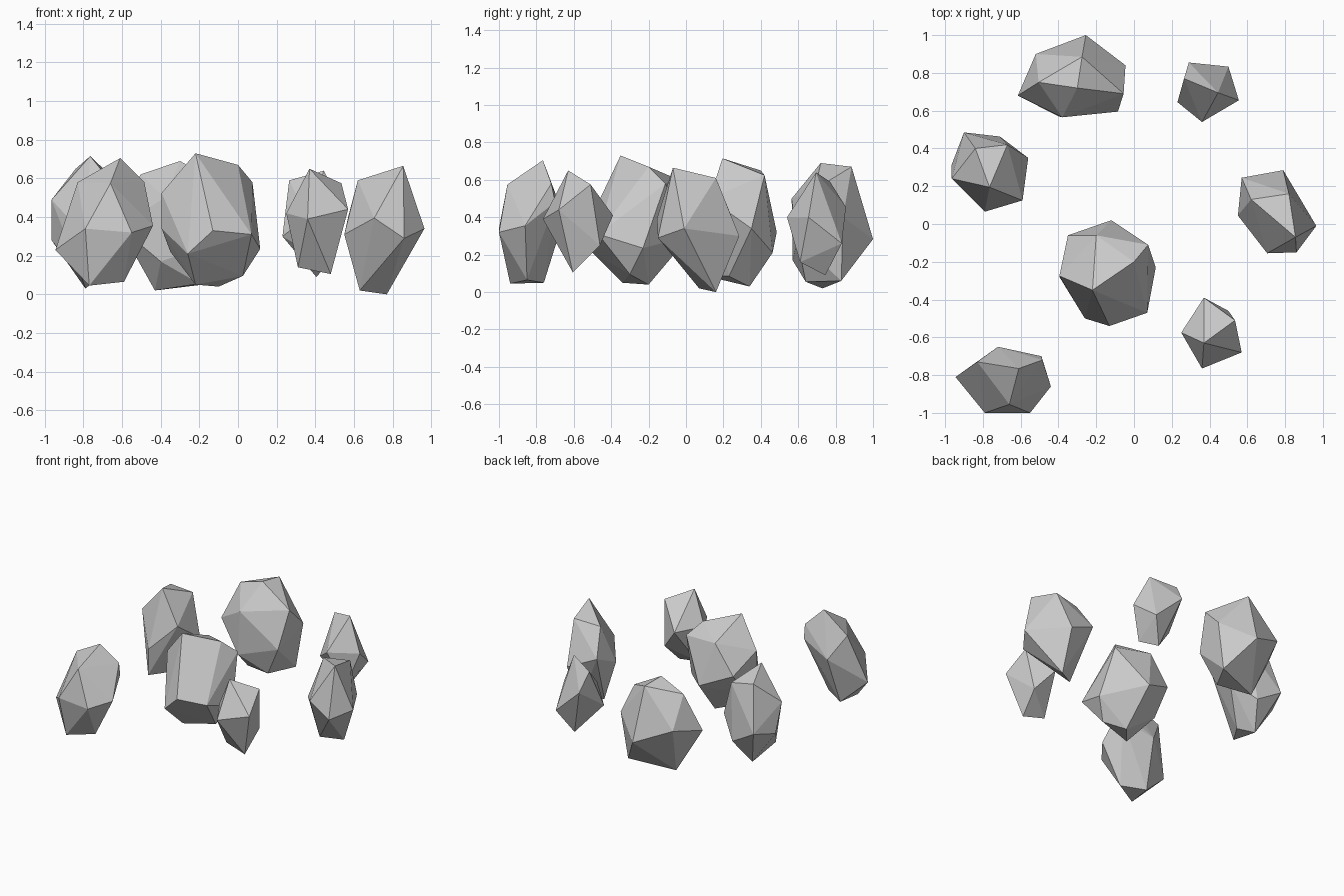
import bpy, bmesh


def rock(name, crown, belt, base):
    """Faceted stone: hull wrapped around a crown, a girdle section and a base."""
    bm = bmesh.new()
    for p in crown + belt + base:
        bm.verts.new(p)
    bmesh.ops.convex_hull(bm, input=bm.verts[:])
    loose = [v for v in bm.verts if not v.link_faces]
    bmesh.ops.delete(bm, geom=loose, context='VERTS')
    bmesh.ops.recalc_face_normals(bm, faces=bm.faces[:])
    mesh = bpy.data.meshes.new(name)
    bm.to_mesh(mesh)
    bm.free()
    bpy.context.collection.objects.link(bpy.data.objects.new(name, mesh))


# Large stone in the middle
rock("centre_rock",
     [(-.22, -.35, .73), (0, -.2, .67), (-.2, -.06, .61)],
     [(.075, -.11, .58), (.115, -.23, .235), (.07, -.47, .31), (-.13, -.54, .33),
      (-.26, -.5, .21), (-.395, -.275, .525), (-.395, -.28, .34),
      (-.35, -.06, .4), (-.12, .02, .3)],
     [(-.1, -.2, .04), (-.22, -.34, .05), (.025, -.3, .095), (-.35, -.2, .22)])

# Wide stone at the back left
rock("back_left_rock",
     [(-.3, .72, .69), (-.275, .885, .67), (-.505, .75, .62), (-.055, .69, .55)],
     [(-.255, 1, .283), (-.045, .84, .4), (-.085, .595, .28), (-.38, .565, .5),
      (-.4, .57, .17), (-.615, .68, .35), (-.52, .9, .4)],
     [(-.43, .73, .02), (-.1, .83, .06), (-.2, .64, .055)])

# Stone on the left
rock("left_rock",
     [(-.765, .195, .715), (-.84, .4, .65), (-.67, .42, .625)],
     [(-.9, .485, .32), (-.71, .463, .21), (-.56, .35, .34), (-.59, .125, .5),
      (-.79, .065, .3), (-.965, .24, .49), (-.965, .315, .28)],
     [(-.79, .34, .03), (-.72, .23, .085), (-.81, .09, .09)])

# Stone at the front left
rock("front_left_rock",
     [(-.61, -.765, .705), (-.485, -.72, .58), (-.83, -.73, .58), (-.66, -.955, .575)],
     [(-.44, -.86, .355), (-.55, -1, .32), (-.79, -1, .34), (-.945, -.81, .23),
      (-.49, -.7, .48), (-.72, -.65, .4)],
     [(-.59, -.85, .065), (-.77, -.94, .045), (-.75, -.76, .05)])

# Small stone at the front right
rock("front_right_pebble",
     [(.37, -.63, .65), (.535, -.51, .575)],
     [(.57, -.68, .44), (.36, -.765, .39), (.25, -.575, .42), (.37, -.39, .41)],
     [(.48, -.605, .105), (.31, -.58, .14), (.5, -.46, .25)])

# Small stone at the back right
rock("back_right_pebble",
     [(.445, .695, .64), (.265, .77, .59)],
     [(.29, .855, .455), (.5, .833, .26), (.555, .655, .4), (.36, .54, .4),
      (.23, .645, .3)],
     [(.405, .745, .09), (.47, .61, .16)])

# Stone on the right
rock("right_rock",
     [(.855, -.07, .665), (.62, .13, .59), (.82, .16, .61)],
     [(.57, .245, .4), (.79, .285, .3), (.965, -.01, .34), (.86, -.15, .29),
      (.705, -.155, .395), (.55, .045, .31)],
     [(.77, .16, 0), (.63, .07, .02)])
